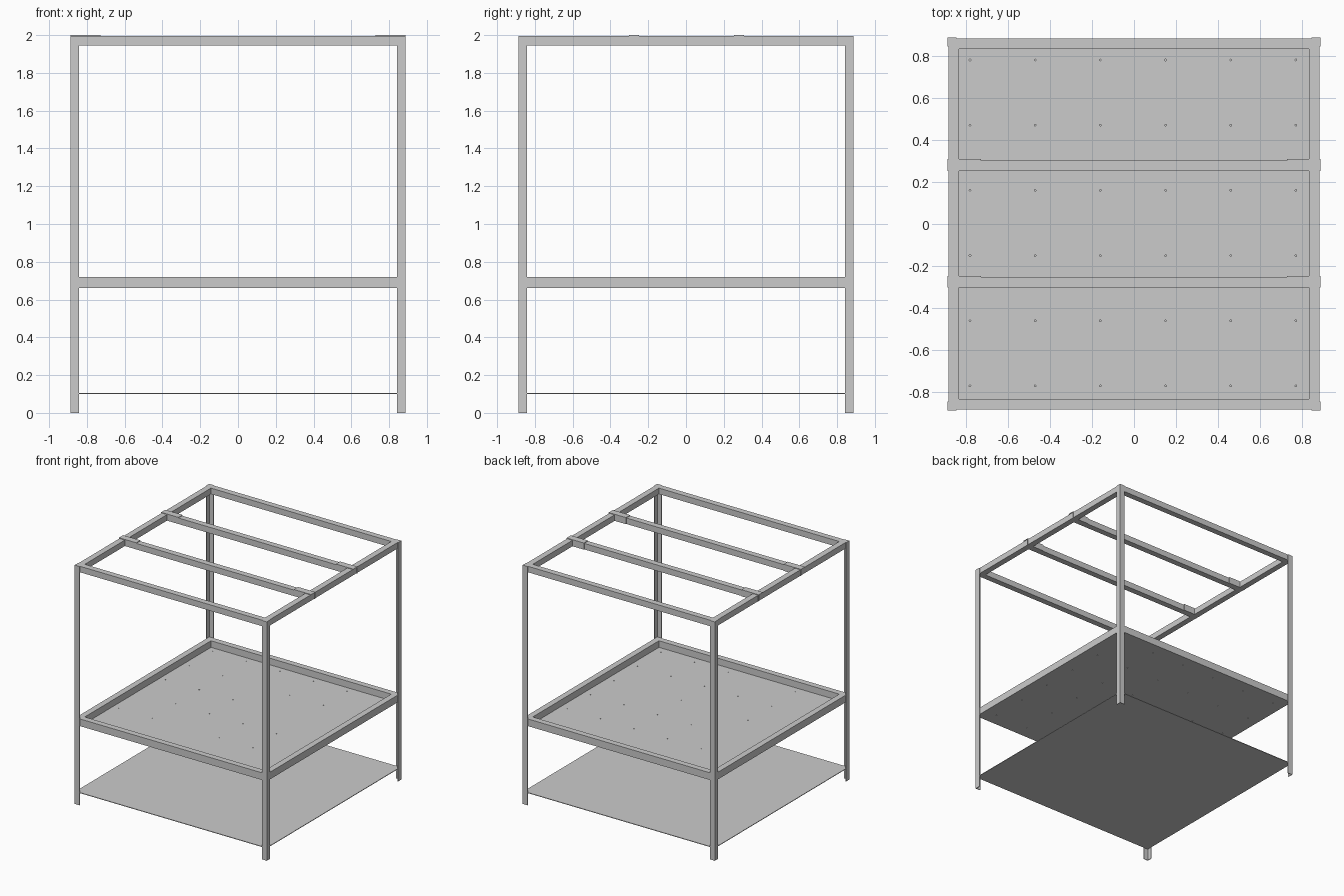
import bpy, bmesh
from mathutils import Matrix, Vector

if "Cube" in bpy.data.objects:
    bpy.data.objects.remove(bpy.data.objects["Cube"])

OUT = 0.888          # outer face of the legs
T = 0.005            # sheet thickness
IN = OUT - T         # outer face of the rails
W = 0.05             # rail width
TOP = 1.995          # frame height


def finish(name, bm):
    bmesh.ops.recalc_face_normals(bm, faces=bm.faces)
    me = bpy.data.meshes.new(name)
    bm.to_mesh(me)
    bm.free()
    ob = bpy.data.objects.new(name, me)
    bpy.context.collection.objects.link(ob)
    return ob


def box(name, x0, x1, y0, y1, z0, z1):
    bm = bmesh.new()
    size = Vector((x1 - x0, y1 - y0, z1 - z0))
    mid = Vector(((x0 + x1) / 2, (y0 + y1) / 2, (z0 + z1) / 2))
    bmesh.ops.create_cube(bm, size=1, matrix=Matrix.Translation(mid) @ Matrix.Diagonal((*size, 1)))
    return finish(name, bm)


def extrude(name, pts, vec):
    bm = bmesh.new()
    face = bm.faces.new([bm.verts.new(p) for p in pts])
    new = bmesh.ops.extrude_face_region(bm, geom=[face])["geom"]
    bmesh.ops.translate(bm, vec=vec, verts=[v for v in new if isinstance(v, bmesh.types.BMVert)])
    return finish(name, bm)


# angle-section legs wrapping the four corners
F = OUT - 0.045
profile = [(OUT, OUT), (F, OUT), (F, IN), (IN, IN), (IN, F), (OUT, F)]
for sx, nx in ((-1, "left"), (1, "right")):
    for sy, ny in ((-1, "front"), (1, "back")):
        extrude(f"{ny}_{nx}_leg", [(sx * x, sy * y, 0) for x, y in profile], (0, 0, TOP))

# top frame and deck frame rails
for label, z0, z1 in (("top", TOP - W, TOP), ("deck", 0.665, 0.72)):
    for s, nx, ny in ((-1, "left", "front"), (1, "right", "back")):
        a, b = sorted((s * IN, s * (IN - W)))
        box(f"{label}_{nx}_rail", a, b, -IN, IN, z0, z1)
        box(f"{label}_{ny}_rail", -IN + W, IN - W, a, b, z0, z1)

# roof crossbars with folded brackets over their ends
for y, ny in ((-0.278, "front"), (0.278, "back")):
    box(f"{ny}_crossbar", -IN + W, IN - W, y - W / 2, y + W / 2, TOP - W, TOP)
    a, b = y - W / 2, y + W / 2
    for s, nx in ((-1, "left"), (1, "right")):
        sect = [(a, TOP), (a, TOP + T), (b + T, TOP + T), (b + T, TOP - W), (b, TOP - W), (b, TOP)]
        extrude(f"{ny}_{nx}_bracket", [(s * OUT, p, q) for p, q in sect], (-s * 0.16, 0, 0))

# plain lower shelf
box("lower_shelf", -IN, IN, -IN, IN, 0.10, 0.10 + T)

# deck plate with a grid of small drain holes
deck = box("deck_plate", -IN, IN, -IN, IN, 0.66, 0.665)
bm = bmesh.new()
for i in range(6):
    for j in range(6):
        at = (-0.78 + 0.31 * i, -0.77 + 0.31 * j, 0.6625)
        bmesh.ops.create_cone(bm, cap_ends=True, segments=12, radius1=0.004, radius2=0.004,
                              depth=0.03, matrix=Matrix.Translation(at))
cutter = finish("drain_hole_cutter", bm)
cutter.hide_render = True
cutter.hide_set(True)
mod = deck.modifiers.new("drain_holes", "BOOLEAN")
mod.operation = "DIFFERENCE"
mod.solver = "EXACT"
mod.object = cutter
